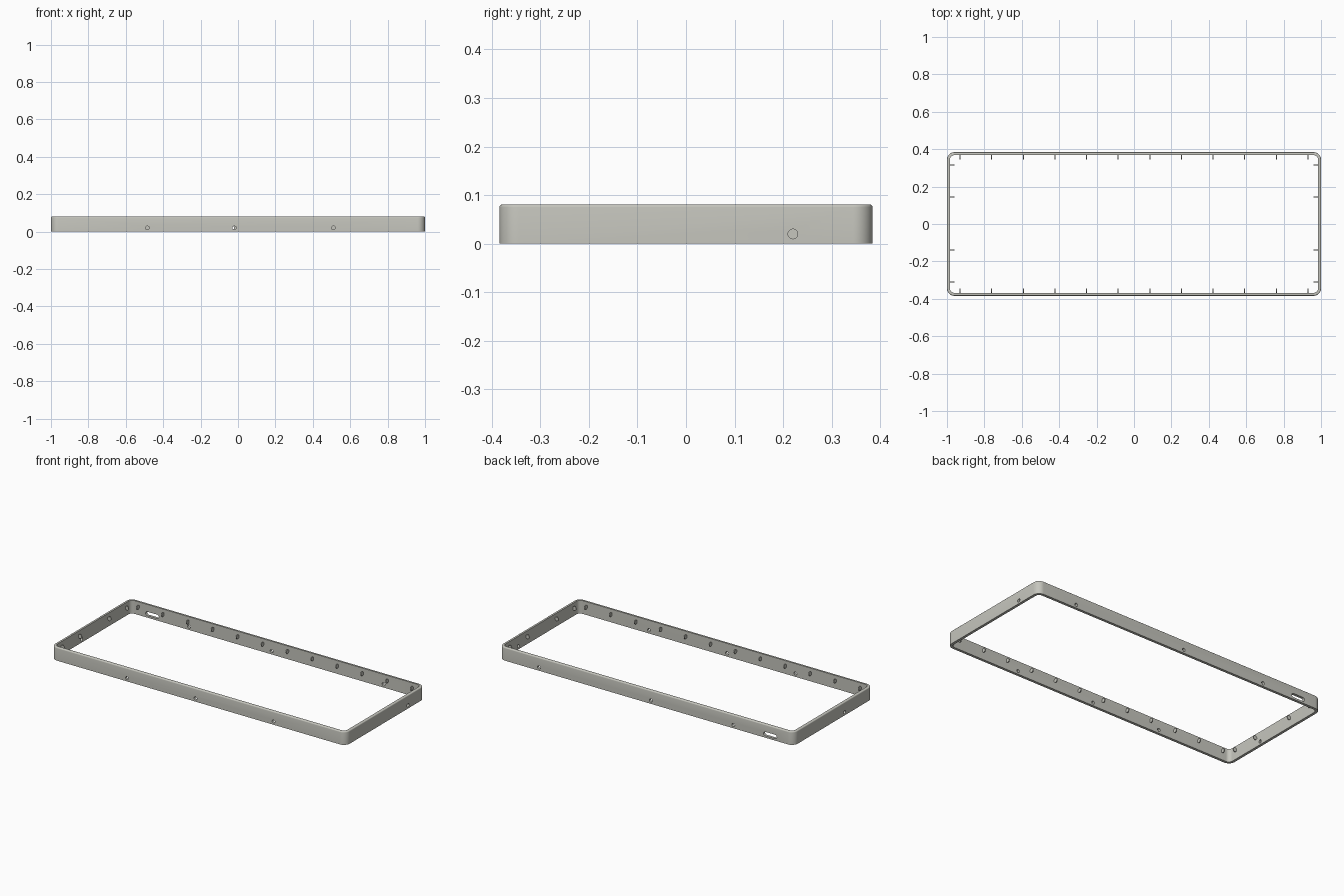
import bpy, bmesh, math
from mathutils import Matrix, Vector

if "Cube" in bpy.data.objects:
    bpy.data.objects.remove(bpy.data.objects["Cube"])

HX, HY, H, WALL, R = 1.0, 0.384, 0.081, 0.016, 0.04

grey = bpy.data.materials.new("warm grey")
grey.diffuse_color = (0.56, 0.56, 0.51, 1)
grey.use_nodes = True
grey.node_tree.nodes["Principled BSDF"].inputs["Base Color"].default_value = grey.diffuse_color


def rounded_rect(hx, hy, r, seg=10):
    pts = []
    for i, (sx, sy) in enumerate([(1, 1), (-1, 1), (-1, -1), (1, -1)]):
        for k in range(seg + 1):
            a = math.pi / 2 * (i + k / seg)
            pts.append((sx * (hx - r) + r * math.cos(a), sy * (hy - r) + r * math.sin(a)))
    return pts


def finish(name, bm, material=True):
    bmesh.ops.recalc_face_normals(bm, faces=bm.faces)
    me = bpy.data.meshes.new(name)
    bm.to_mesh(me)
    bm.free()
    ob = bpy.data.objects.new(name, me)
    bpy.context.collection.objects.link(ob)
    if material:
        me.materials.append(grey)
    return ob


# Frame: wall section (inset, z) swept round a rounded rectangle, top outer edge softened
bm = bmesh.new()
f = 0.006
section = [(0, 0)]
section += [(f - f * math.cos(a), H - f + f * math.sin(a)) for a in (0, math.pi / 8, math.pi / 4, math.pi * 3 / 8, math.pi / 2)]
section += [(WALL, H), (WALL, 0)]
rings = [[bm.verts.new((x, y, z)) for x, y in rounded_rect(HX - d, HY - d, R - d)] for d, z in section]
n = len(rings[0])
for j, ring in enumerate(rings):
    nxt = rings[(j + 1) % len(rings)]
    for i in range(n):
        k = (i + 1) % n
        bm.faces.new((ring[i], ring[k], nxt[k], nxt[i]))
frame = finish("frame", bm)


# Cutters: round holes in the walls, and one long slot at the back
def prism(bm, pts, centre, axis, depth):
    """Extrude a 2D outline along x or y; outline v is always z."""
    c = Vector(centre)
    u = Vector((0, 1, 0)) if axis == "x" else Vector((1, 0, 0))
    w = Vector((1, 0, 0)) if axis == "x" else Vector((0, 1, 0))
    ends = [[bm.verts.new(c + u * p + Vector((0, 0, q)) + w * s * depth / 2) for p, q in pts] for s in (-1, 1)]
    bm.faces.new(ends[0])
    bm.faces.new(ends[1][::-1])
    for i in range(len(pts)):
        k = (i + 1) % len(pts)
        bm.faces.new((ends[0][i], ends[1][i], ends[1][k], ends[0][k]))


def circle(r, seg):
    return [(r * math.cos(2 * math.pi * i / seg), r * math.sin(2 * math.pi * i / seg)) for i in range(seg)]


bm = bmesh.new()
HZ = 0.02
hole = circle(0.01, 20)
for x in (-0.485, -0.02, 0.51):
    prism(bm, hole, (x, -HY, HZ), "y", 0.08)
for x in (-0.59, -0.03, 0.73):
    prism(bm, hole, (x, HY, HZ), "y", 0.08)
prism(bm, hole, (HX, 0.22, HZ), "x", 0.08)
prism(bm, hole, (-HX, -0.11, HZ), "x", 0.08)
prism(bm, rounded_rect(0.045, 0.012, 0.0119, 6), (-0.84, HY, 0.024), "y", 0.08)
cutter = finish("hole_cutter", bm, False)
cutter.hide_render = True
cutter.hide_viewport = True
cut = frame.modifiers.new("holes", "BOOLEAN")
cut.object = cutter
cut.solver = "EXACT"

# Thin round tabs standing out of the inner walls
bm = bmesh.new()
tab = circle(0.0125, 16)
TZ, REACH = 0.052, 0.011
for i in range(12):
    x = -0.93 + i * 1.86 / 11
    for s in (-1, 1):
        prism(bm, tab, (x, s * (HY - WALL - REACH), TZ), "x", 0.005)
for y in (-0.31, -0.14, 0.145, 0.315):
    for s in (-1, 1):
        prism(bm, tab, (s * (HX - WALL - REACH), y, TZ), "y", 0.005)
tabs = finish("inner_tabs", bm)

# Smooth rounded surfaces, sharp rims
for ob in (frame, tabs):
    bpy.ops.object.select_all(action="DESELECT")
    ob.select_set(True)
    bpy.context.view_layer.objects.active = ob
    bpy.ops.object.shade_smooth_by_angle(angle=math.radians(35))
